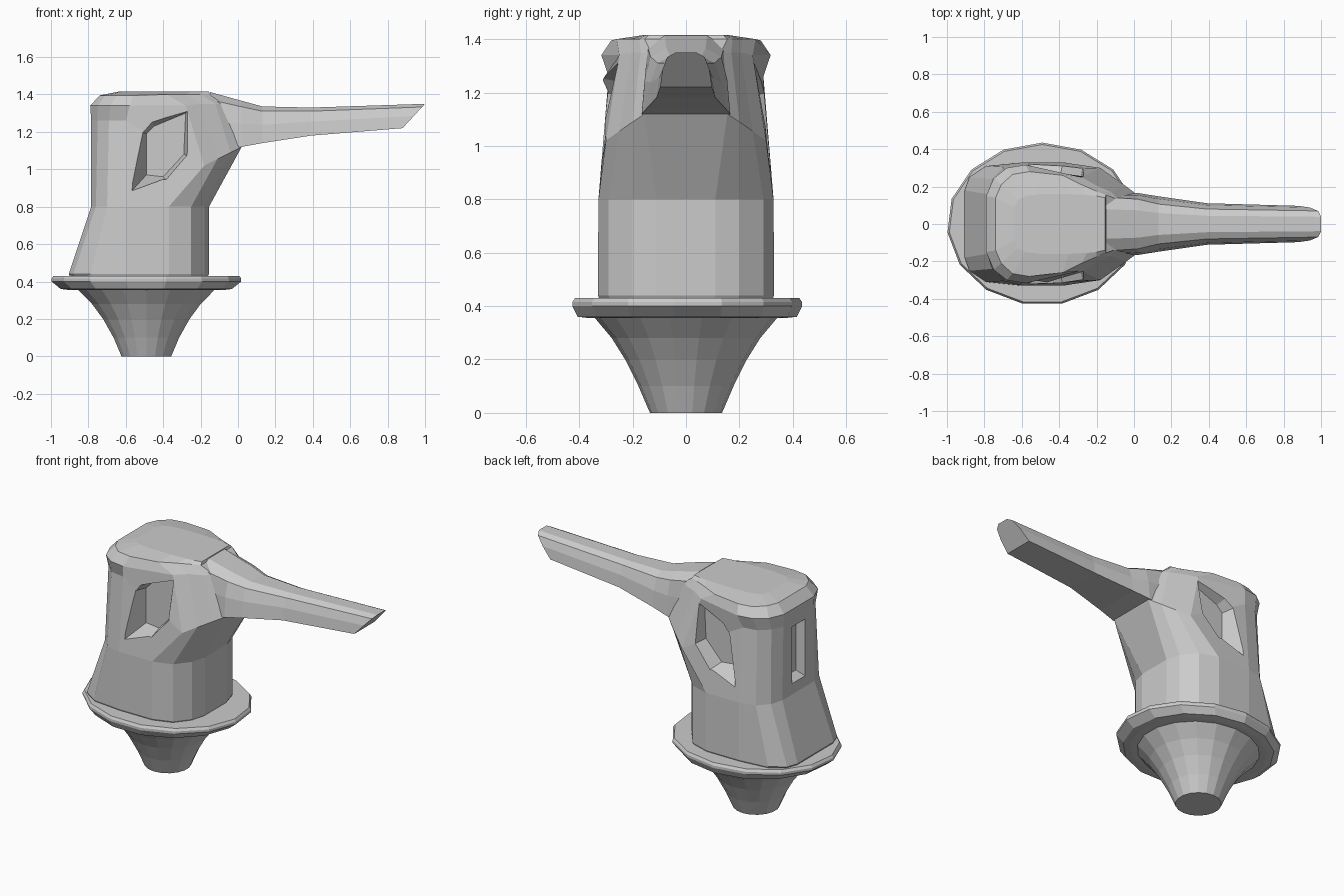
import bpy, bmesh
from math import cos, sin, pi

if "Cube" in bpy.data.objects:
    bpy.data.objects.remove(bpy.data.objects["Cube"])


def loft(name, rings):
    """Skin closed rings of points in order and cap both ends."""
    bm = bmesh.new()
    rows = [[bm.verts.new(p) for p in ring] for ring in rings]
    n = len(rows[0])
    for a, b in zip(rows, rows[1:]):
        for i in range(n):
            j = (i + 1) % n
            bm.faces.new((a[i], a[j], b[j], b[i]))
    bm.faces.new(rows[0][::-1])
    bm.faces.new(rows[-1])
    bmesh.ops.recalc_face_normals(bm, faces=bm.faces)
    mesh = bpy.data.meshes.new(name)
    bm.to_mesh(mesh)
    bm.free()
    ob = bpy.data.objects.new(name, mesh)
    bpy.context.collection.objects.link(ob)
    return ob


def mirrored(half):
    """Complete a half ring (y > 0) across the centre plane."""
    return half + [(x, -y, z) for x, y, z in reversed(half)]


def ellipse(rx, ry, z, n):
    return [(-0.49 + rx * cos(pi / 2 + 2 * pi * i / n),
             ry * sin(pi / 2 + 2 * pi * i / n), z) for i in range(n)]


def cut(target, cutter):
    mod = target.modifiers.new("cut", 'BOOLEAN')
    mod.operation = 'DIFFERENCE'
    mod.solver = 'EXACT'
    mod.object = cutter
    bpy.context.view_layer.objects.active = target
    bpy.ops.object.modifier_apply(modifier=mod.name)
    bpy.data.objects.remove(cutter)


# Flared stem
loft("stem", [ellipse(rx, ry, z, 18) for rx, ry, z in [
    (.135, .135, 0), (.178, .178, .10), (.235, .228, .20),
    (.295, .278, .28), (.375, .345, .36)]])

# Oval flange
loft("flange", [ellipse(rx, ry, z, 15) for rx, ry, z in [
    (.42, .37, .355), (.46, .415, .36), (.51, .435, .40),
    (.51, .435, .415), (.50, .425, .43)]])

# Body: half outlines from back to front, stacked upwards
foot = [(-.905, .18), (-.88, .25), (-.79, .31), (-.60, .33),
        (-.37, .33), (-.25, .29), (-.18, .20), (-.155, .11)]
waist = [(-.785, .16), (-.76, .24), (-.70, .305), (-.60, .328),
         (-.37, .328), (-.25, .29), (-.18, .20), (-.155, .11)]
neck = [(-.785, .15, 1.26), (-.75, .22, 1.26), (-.69, .275, 1.26), (-.60, .29, 1.26),
        (-.18, .30, 1.02), (-.11, .25, 1.055), (-.04, .20, 1.09), (.02, .155, 1.12)]
brow = [(-.79, .15, 1.34), (-.75, .245, 1.34), (-.68, .30, 1.34), (-.58, .317, 1.34),
        (-.28, .25, 1.34), (-.20, .205, 1.35), (-.12, .17, 1.35), (-.08, .13, 1.35)]
crown = [(-.74, .14, 1.395), (-.71, .21, 1.395), (-.65, .265, 1.395), (-.56, .28, 1.395),
         (-.38, .26, 1.40), (-.28, .21, 1.40), (-.20, .175, 1.40), (-.15, .155, 1.40)]
roof = [(-.64, .09), (-.62, .13), (-.58, .15), (-.50, .16),
        (-.35, .16), (-.25, .155), (-.20, .15), (-.155, .14)]


def level(pts, z):
    return [(x, y, z) for x, y in pts]


body = loft("body", [mirrored(h) for h in [
    level([(-.53 + (x + .53) * .98, y * .98) for x, y in foot], .425),
    level(foot, .44), level(waist, .80), neck, brow, crown, level(roof, 1.415)]])

# Side pockets, tapering inwards
outer = [(-.52, 1.20), (-.46, 1.26), (-.25, 1.33), (-.265, 1.07), (-.38, .94), (-.58, .87)]
inner = [(-.49, 1.19), (-.45, 1.23), (-.28, 1.30), (-.29, 1.08), (-.40, .96), (-.49, .97)]
for s in (1, -1):
    cut(body, loft("pocket_cutter", [[(x, s * .34, z) for x, z in outer],
                                     [(x, s * .215, z) for x, z in inner]]))

# Slot in the back
cut(body, loft("slot_cutter", [[(x, -w, b), (x, w, b), (x, w, t), (x, -w, t)]
                               for x, w, b, t in [(-.83, .085, .84, 1.25),
                                                  (-.735, .045, .90, 1.20)]]))

# Arm: flat underside, arched top, slanted tip
arm = []
for xb, xt, w, zb, zt, k in [(-.15, -.15, .16, 1.10, 1.413, .90),
                             (.02, .02, .166, 1.12, 1.366, .80),
                             (.13, .13, .148, 1.14, 1.336, .72),
                             (.39, .39, .111, 1.18, 1.33, .72),
                             (.88, 1.0, .097, 1.22, 1.35, .72)]:
    h = zt - zb
    arm.append(mirrored([(xb + (xt - xb) * f, w * g, zb + h * f) for f, g in [
        (0, 1), (.5, (2 + k) / 3), (.87, k), (1, k * .55)]]))
loft("arm", arm)
